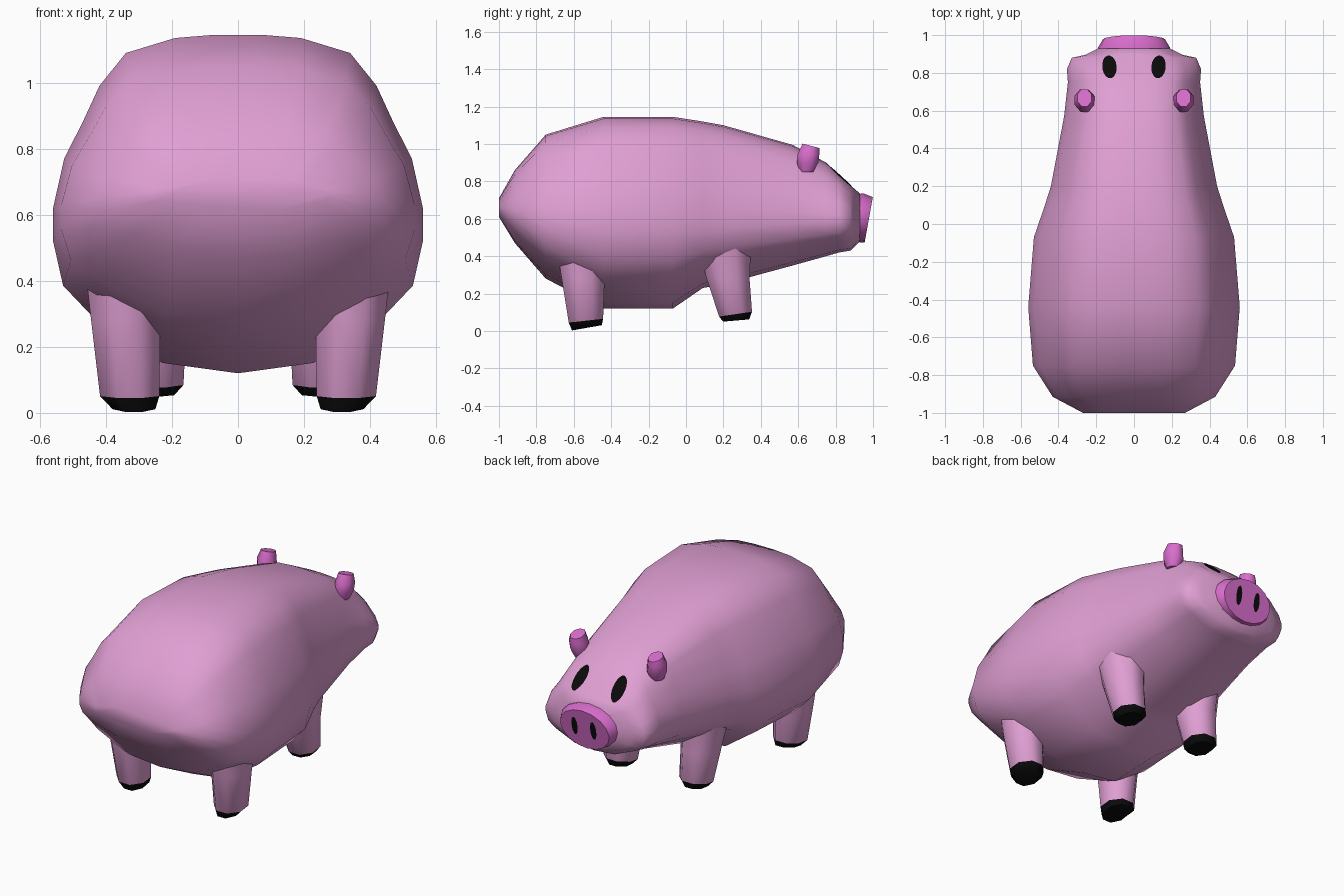
import bpy, bmesh, math
from mathutils import Vector
from mathutils.bvhtree import BVHTree

if "Cube" in bpy.data.objects:
    bpy.data.objects.remove(bpy.data.objects["Cube"])


def material(name, rgb):
    m = bpy.data.materials.new(name)
    m.diffuse_color = (*rgb, 1)
    m.use_nodes = True
    m.node_tree.nodes["Principled BSDF"].inputs["Base Color"].default_value = m.diffuse_color
    return m


SKIN = material("pink skin", (0.74, 0.345, 0.65))
DEEP = material("deep pink", (0.70, 0.155, 0.61))
BLACK = material("black", (0.003, 0.003, 0.003))


def finish(name, bm, mats, angle=50, mirror=False):
    bmesh.ops.recalc_face_normals(bm, faces=bm.faces)
    me = bpy.data.meshes.new(name)
    bm.to_mesh(me)
    bm.free()
    ob = bpy.data.objects.new(name, me)
    bpy.context.collection.objects.link(ob)
    for m in mats:
        me.materials.append(m)
    if mirror:
        ob.modifiers.new("Mirror", 'MIRROR').use_clip = False
    bpy.ops.object.select_all(action='DESELECT')
    bpy.context.view_layer.objects.active = ob
    ob.select_set(True)
    bpy.ops.object.shade_smooth_by_angle(angle=math.radians(angle))
    return ob


def loft(rings, tip_bands=0):
    """Skin a list of rings; the last bands and end cap get material 1."""
    bm = bmesh.new()
    vs = [[bm.verts.new(p) for p in r] for r in rings]
    n = len(vs[0])
    for k, (a, b) in enumerate(zip(vs, vs[1:])):
        for i in range(n):
            j = (i + 1) % n
            f = bm.faces.new((a[i], a[j], b[j], b[i]))
            f.material_index = int(k >= len(vs) - 1 - tip_bands)
    bm.faces.new(vs[0][::-1])
    cap = bm.faces.new(vs[-1])
    cap.material_index = int(tip_bands > 0)
    return bm


# Body: one half section (width, height), scaled at stations along y
HALF = [(0, 1), (.125, 1), (.34, .983), (.607, .904), (.75, .73), (.84, .54), (.94, .348),
        (1, .087), (1, -.11), (.946, -.41), (.786, -.62), (.41, -.93), (0, -1)]
SECTION = HALF + [(-x, z) for x, z in HALF[-2:0:-1]]
# y, half width, top, middle, bottom
STATIONS = [(-1, .27, .71, .66, .61), (-.915, .43, .86, .63, .47), (-.75, .535, 1.05, .59, .28),
            (-.44, .56, 1.145, .57, .12), (-.07, .53, 1.145, .57, .12), (.09, .475, 1.12, .57, .23),
            (.2, .44, 1.10, .58, .25), (.57, .37, .995, .60, .35), (.75, .35, .90, .60, .40),
            (.82, .355, .835, .60, .42), (.88, .33, .78, .60, .43), (.895, .26, .765, .60, .445),
            (.93, .19, .735, .60, .48)]


def body_ring(y, w, top, mid, bot):
    return [(x * w, y, mid + z * ((top - mid) if z > 0 else (mid - bot))) for x, z in SECTION]


body = finish("body", loft([body_ring(*s) for s in STATIONS]), [SKIN], 60)


# Legs with black hooves
def leg_ring(cx, cy, z, rx, ry, tilt):
    pts = []
    for i in range(8):
        a = math.radians(22.5 + 45 * i)
        dx, dy = 1.08 * math.cos(a), 1.08 * math.sin(a)
        pts.append((cx + rx * dx, cy + ry * dy, z + tilt * dy))
    return pts


LEGS = {
    "rear_leg": [(.34, -.55, .50, .13, .15, 0), (.34, -.55, .28, .105, .115, 0),
                 (.328, -.535, .055, .09, .092, .01), (.315, -.53, .017, .065, .08, .014)],
    "front_leg": [(.27, .20, .50, .13, .15, 0), (.26, .225, .28, .105, .115, 0),
                  (.255, .265, .09, .09, .088, .013), (.255, .268, .056, .062, .07, .006)],
}
for name, rings in LEGS.items():
    finish(name, loft([leg_ring(*r) for r in rings], 1), [SKIN, BLACK], 50, True)

# Ears: small leaning knobs
ear = [(.258, .645, .85, .035, .035, 0), (.258, .65, .90, .052, .058, 0),
       (.265, .655, .945, .05, .058, 0), (.262, .668, .99, .038, .045, -.012)]
finish("ear", loft([leg_ring(*r) for r in ear]), [DEEP], 50, True)


# Snout: an oval tube with a tilted front
def oval(y_mid, z_mid, rx, rz, lean, n=16):
    return [(rx * math.cos(t), y_mid + lean * math.sin(t), z_mid + rz * math.sin(t))
            for t in (2 * math.pi * i / n for i in range(n))]


snout = finish("snout", loft([oval(.87, .605, .195, .125, .01), oval(.935, .605, .19, .13, .015),
                              oval(.977, .594, .165, .122, .022)]), [DEEP], 40)


# Eyes and nostrils: ovals laid on the surface below them
def decal(name, target, origin, u, v, ray):
    tree = BVHTree.FromPolygons([p.co for p in target.data.vertices],
                                [list(p.vertices) for p in target.data.polygons])
    bm = bmesh.new()
    rows = []
    for s in (.01, .5, 1):
        row = []
        for i in range(20):
            t = 2 * math.pi * i / 20
            p = Vector(origin) + s * (Vector(u) * math.cos(t) + Vector(v) * math.sin(t))
            hit = tree.ray_cast(p, Vector(ray))[0]
            row.append(bm.verts.new(hit - Vector(ray).normalized() * .005))
        rows.append(row)
    bm.faces.new(rows[0])
    for a, b in zip(rows, rows[1:]):
        for i in range(20):
            j = (i + 1) % 20
            bm.faces.new((a[i], b[i], b[j], a[j]))
    ob = finish(name, bm, [BLACK], 60, True)
    if sum((p.normal for p in ob.data.polygons), Vector()).dot(Vector(ray)) > 0:
        ob.data.flip_normals()


decal("eye", body, (.13, .832, 2), (.038, -.004, 0), (.006, .06, 0), (0, 0, -1))
decal("nostril", snout, (.063, 2, .605), (.02, 0, 0), (0, 0, .057), (0, -1, 0))
